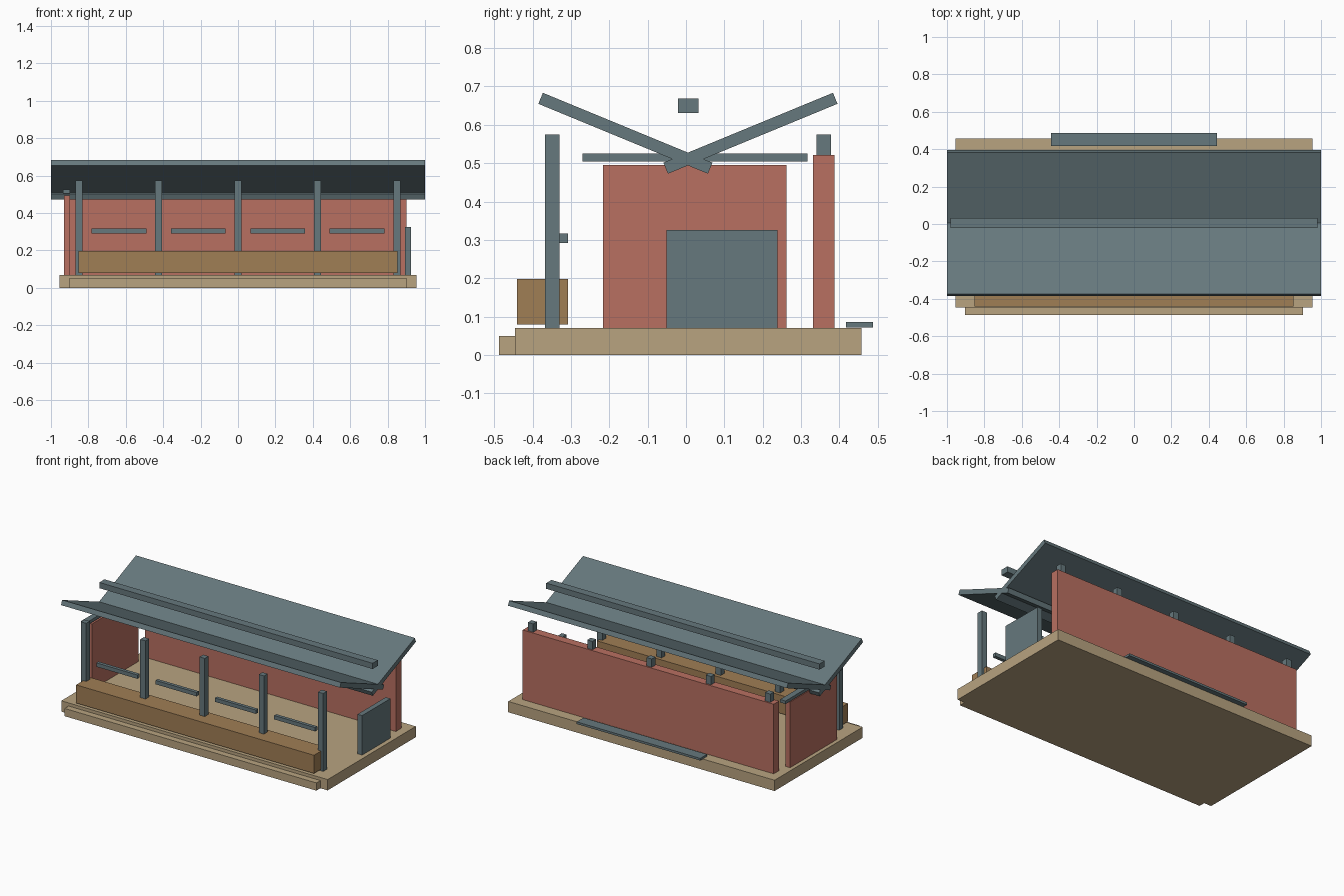
import bpy
import math

if "Cube" in bpy.data.objects:
    bpy.data.objects.remove(bpy.data.objects["Cube"])


def material(name, rgb):
    m = bpy.data.materials.new(name)
    m.diffuse_color = (*rgb, 1)
    m.use_nodes = True
    m.node_tree.nodes["Principled BSDF"].inputs["Base Color"].default_value = m.diffuse_color
    return m


BRICK = material("brick", (0.485, 0.162, 0.12))
STONE = material("stone", (0.479, 0.366, 0.216))
WOOD = material("wood", (0.352, 0.209, 0.091))
SLATE = material("slate", (0.133, 0.188, 0.205))


def box(name, x, y, z, mat, tilt=0):
    """Box from (min, max) ranges, optionally tilted about x through its centre."""
    bpy.ops.mesh.primitive_cube_add(size=1)
    o = bpy.context.object
    o.name = name
    o.location = [(a + b) / 2 for a, b in (x, y, z)]
    o.scale = [b - a for a, b in (x, y, z)]
    o.rotation_euler.x = tilt
    o.data.materials.append(mat)
    return o


# Platform and front step
box("platform", (-0.955, 0.955), (-0.446, 0.457), (0, 0.07), STONE)
box("front_step", (-0.903, 0.903), (-0.487, -0.446), (0, 0.05), STONE)

# Walls
box("back_wall", (-0.9, 0.9), (0.331, 0.387), (0.07, 0.521), BRICK)
box("left_wall", (-0.93, -0.897), (-0.216, 0.262), (0.07, 0.495), BRICK)
box("left_wall_beam", (-0.936, -0.897), (-0.27, 0.317), (0.505, 0.525), SLATE)
box("right_panel", (0.893, 0.926), (-0.051, 0.238), (0.07, 0.326), SLATE)

# Front and back posts
for i in range(5):
    x = -0.85 + 0.425 * i
    for side, y in (("front", -0.349), ("back", 0.359)):
        box(f"{side}_post_{i + 1}", (x - 0.0187, x + 0.0187),
            (y - 0.0187, y + 0.0187), (0.07, 0.575), SLATE)

# Rails between the front posts
for i in range(4):
    x = -0.6375 + 0.425 * i
    box(f"rail_{i + 1}", (x - 0.147, x + 0.147), (-0.33, -0.308), (0.292, 0.317), SLATE)

# Long planter in front, low sill at the back
box("front_planter", (-0.853, 0.853), (-0.44, -0.307), (0.08, 0.198), WOOD)
box("back_sill", (-0.443, 0.443), (0.417, 0.487), (0.072, 0.086), SLATE)

# Butterfly roof: two crossing panels and a floating bar over the valley
for name, s in (("front_roof", -1), ("back_roof", 1)):
    yc = 0.005 + s * 0.163
    box(name, (-1, 1), (yc - 0.239, yc + 0.239), (0.5625, 0.5935), SLATE,
        tilt=s * math.radians(22.4))
box("roof_bar", (-0.98, 0.98), (-0.021, 0.032), (0.631, 0.668), SLATE)
